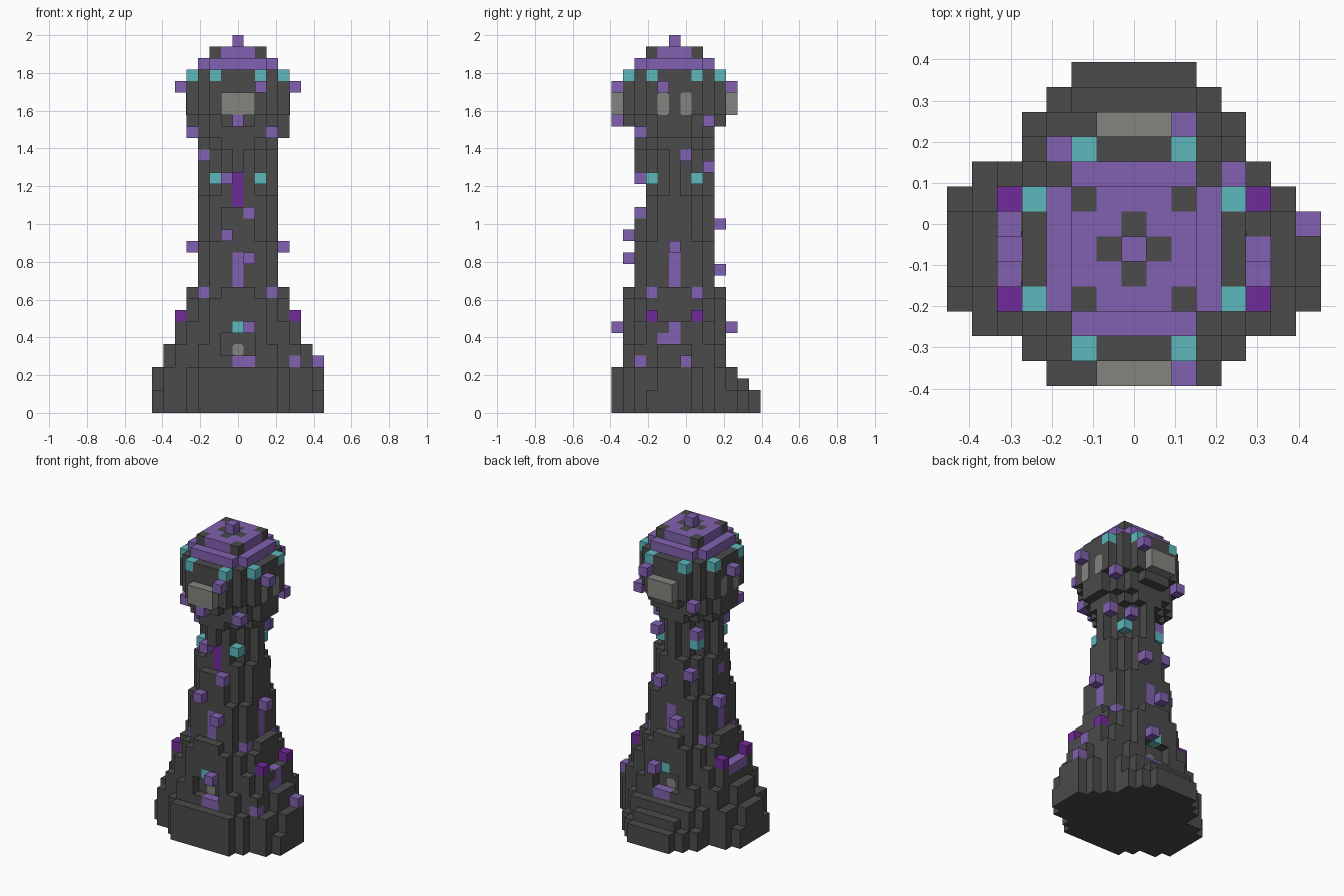
import bpy
import bmesh
from mathutils import Vector

if "Cube" in bpy.data.objects:
    bpy.data.objects.remove(bpy.data.objects["Cube"], do_unlink=True)

U = 2 / 33          # block size
MID = -1            # tower axis, in blocks along y

COLOURS = {
    "dark_stone": (0.070, 0.070, 0.070),
    "purple": (0.225, 0.120, 0.440),
    "teal": (0.110, 0.480, 0.510),
    "magenta": (0.165, 0.024, 0.330),
    "pale_stone": (0.230, 0.235, 0.212),
}
MATS = {}
for name, rgb in COLOURS.items():
    mat = bpy.data.materials.new(name)
    mat.use_nodes = True
    mat.diffuse_color = (*rgb, 1)
    mat.node_tree.nodes["Principled BSDF"].inputs["Base Color"].default_value = (*rgb, 1)
    MATS[name] = mat
NAMES = list(COLOURS)

blocks = {}         # (x, y, z) in blocks -> (part, colour)


def put(part, colour, *cells):
    for cell in cells:
        blocks[cell] = (part, colour)


def disc(part, colour, ax, ay, layers, slack=0.5):
    """Stack of elliptical block layers around the tower axis."""
    for x in range(-ax, ax + 1):
        for d in range(-ay, ay + 1):
            if (x / (ax + slack)) ** 2 + (d / (ay + slack)) ** 2 <= 1:
                put(part, colour, *[(x, MID + d, z) for z in layers])


def four(part, colour, x, d, z):
    """Block repeated in all four quadrants."""
    put(part, colour, *[(sx * x, MID + sy * d, z) for sx in (-1, 1) for sy in (-1, 1)])


# Base plinth with steps at the back and a clipped back left corner
disc("base", "dark_stone", 7, 5, range(2), 0.6)
disc("base", "dark_stone", 7, 5, range(2, 4))
for z in range(4):
    for sx in (-5, 5):
        for d in (-4, 4):
            blocks.pop((sx, MID + d, z), None)
    for x in range(-4, 5):
        reach = 7 - max(0, abs(x) - 2) - max(0, z - 1)
        for d in range(4, reach + 1):
            put("base", "dark_stone", (x, MID + d, z))
    for x, y in ((6, 2), (7, 1)):
        blocks.pop((x, y, z), None)

# Tapering buttressed tier
disc("lower_tier", "dark_stone", 6, 4, range(4, 6), 0.6)
disc("lower_tier", "dark_stone", 5, 4, range(6, 8), 0.6)
disc("lower_tier", "dark_stone", 4, 4, range(8, 10))
disc("lower_tier", "dark_stone", 4, 4, [10], 0.2)
four("merlons", "magenta", 5, 2, 8)
four("merlons", "purple", 3, 2, 10)

# Shaft and flared neck
disc("shaft", "dark_stone", 3, 3, range(11, 15), 0.7)
disc("shaft", "dark_stone", 3, 3, range(15, 19))
disc("shaft", "dark_stone", 3, 3, range(19, 23), 0.1)
disc("shaft", "dark_stone", 3, 3, [23])
disc("shaft", "dark_stone", 3, 3, [24], 0.7)
for sx in (-2, 2):
    for d in (-2, 2):
        for z in (19, 21, 22):
            blocks.pop((sx, MID + d, z), None)
four("shaft", "teal", 2, 2, 20)
for x in (-4, 4):
    put("shaft", "dark_stone", *[(x, MID + d, 24) for d in (-1, 0, 1)])

# Head and stepped roof
disc("head", "dark_stone", 4, 4, [25], 0.2)
disc("head", "dark_stone", 4, 4, range(26, 30))
four("head", "teal", 4, 2, 29)
four("head", "teal", 2, 4, 29)
disc("roof", "purple", 3, 3, [30], 0.7)
for x in range(-2, 3):
    for d in range(-2, 3):
        dark = abs(x * d) == 4 or abs(x) + abs(d) == 1
        put("roof", "dark_stone" if dark else "purple", (x, MID + d, 31))
put("finial", "purple", (0, MID, 32))

# Front and back balconies
for y in (-6, 4):
    put("balcony", "pale_stone", *[(x, y, z) for x in (-1, 0, 1) for z in (26, 27)])

# Doorways, sills and lamps, front and back
for y in (-5, 3):
    for x in (-1, 0, 1):
        for z in (5, 6):
            blocks.pop((x, y, z), None)
    put("door_trim", "purple", (0, y, 4), (1, y, 4))
    put("door_trim", "teal", (0, y, 7))

# Tall slits on all four sides of the shaft
for z in (11, 12, 13):
    put("slits", "purple", (0, -4, z), (0, 2, z), (3, MID, z), (-3, MID, z))

# Recessed magenta slit in the upper shaft
for z in (18, 19, 20):
    for x in (-1, 0, 1):
        blocks.pop((x, -4, z), None)
    put("slits", "magenta", (0, -3, z))

# Side trims
put("side_trim", "purple", *[(-5, y, 7) for y in (-2, -1, 0)])
put("side_trim", "purple", (5, -2, 6), (5, -1, 6), (5, -1, 7))

# Scattered crystal knobs: head, shaft, then lower tier
put("knobs", "purple",
    (5, -2, 28), (-5, -1, 28), (2, -6, 28), (2, 4, 28),
    (0, -6, 25), (4, 2, 25), (-3, 3, 25), (-4, -3, 24), (3, -4, 24))
put("knobs", "purple",
    (-3, -2, 22), (3, 0, 22), (2, 2, 21), (-2, 1, 21), (-1, -4, 20),
    (1, -4, 17), (-2, 2, 17), (-3, -1, 17), (-1, -5, 15),
    (4, MID, 14), (-4, 0, 14), (1, -5, 13), (1, 3, 16), (-1, 3, 12))
put("knobs", "purple", (1, -6, 7), (1, 4, 7), (5, -4, 4), (7, 0, 4))


# Turn blocks into one outer skin per part
AXES = [Vector(v) for v in ((1, 0, 0), (0, 1, 0), (0, 0, 1))]


def build(part):
    bm = bmesh.new()
    for cell, (owner, colour) in blocks.items():
        if owner != part:
            continue
        centre = Vector(cell) + AXES[2] / 2
        for i in range(3):
            for s in (-1, 1):
                n = AXES[i] * s
                if tuple(int(c) for c in Vector(cell) + n) in blocks:
                    continue
                a = AXES[(i + 1) % 3] / 2
                b = AXES[(i + 2) % 3] / 2 * s
                ring = (-a - b, a - b, a + b, b - a)
                face = bm.faces.new([bm.verts.new((centre + n / 2 + c) * U) for c in ring])
                face.material_index = NAMES.index(colour)
    bmesh.ops.remove_doubles(bm, verts=bm.verts, dist=U / 100)
    mesh = bpy.data.meshes.new(part)
    bm.to_mesh(mesh)
    bm.free()
    for name in NAMES:
        mesh.materials.append(MATS[name])
    bpy.context.collection.objects.link(bpy.data.objects.new(part, mesh))


for part in sorted({owner for owner, _ in blocks.values()}):
    build(part)


def oval_plate(name, colour, centre, across, normal, height):
    """Thin plate with clipped corners, set on a wall."""
    w, h, c = 0.5, height / 2, 0.2
    up = AXES[2]
    outline = [(w, h - c), (w - c, h), (c - w, h), (-w, h - c),
               (-w, c - h), (c - w, -h), (w - c, -h), (w, c - h)]
    bm = bmesh.new()
    face = bm.faces.new([bm.verts.new((Vector(centre) + across * p + up * q) * U)
                         for p, q in outline])
    grown = bmesh.ops.extrude_face_region(bm, geom=[face])["geom"]
    bmesh.ops.translate(bm, vec=normal * 0.002,
                        verts=[g for g in grown if isinstance(g, bmesh.types.BMVert)])
    bmesh.ops.recalc_face_normals(bm, faces=bm.faces)
    mesh = bpy.data.meshes.new(name)
    bm.to_mesh(mesh)
    bm.free()
    mesh.materials.append(MATS[colour])
    bpy.context.collection.objects.link(bpy.data.objects.new(name, mesh))


# Oval windows on the head sides and in the doorways
for s, side in ((1, "left"), (-1, "right")):
    for y in (-2, 0):
        oval_plate(side + "_window", "pale_stone", (4.5 * s, y, 27), AXES[1], AXES[0] * s, 2)
for s, side in ((-1, "front"), (1, "back")):
    oval_plate(side + "_door_window", "pale_stone", (0, MID + 3.5 * s, 5.5), AXES[0], AXES[1] * s, 1)
